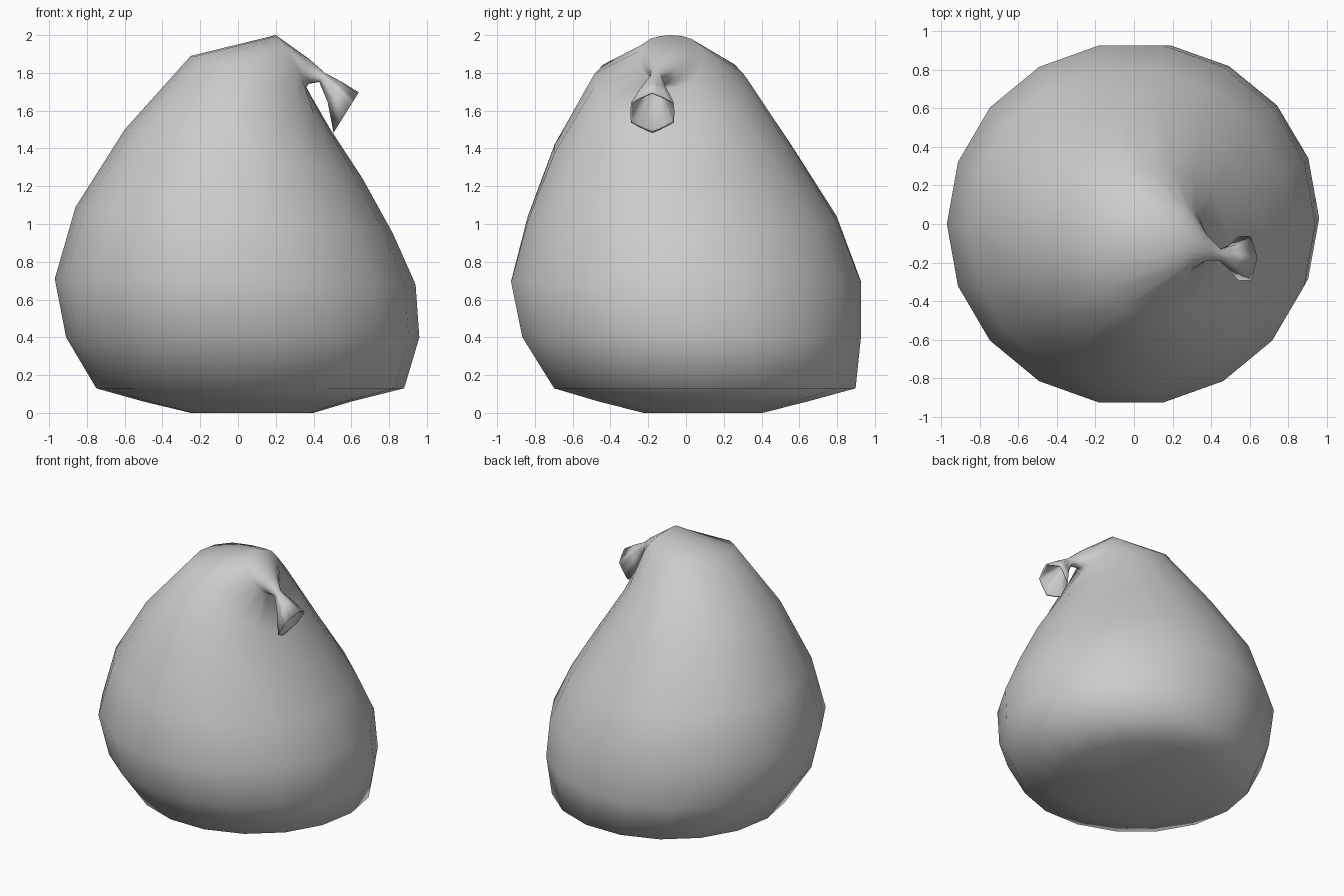
import bpy, bmesh, math
from mathutils import Vector

if "Cube" in bpy.data.objects:
    bpy.data.objects.remove(bpy.data.objects["Cube"])

SIDES = 18

# Each ring: left/upper point (x, z), right/lower point (x, z), y centre, half width in y, lift at the sides
RINGS = [
    (-.25, .00, .40, .00, .09, .32, 0),
    (-.50, .06, .60, .06, .09, .56, 0),
    (-.75, .13, .88, .13, .10, .81, 0),
    (-.91, .40, .96, .40, .03, .91, 0),
    (-.97, .71, .94, .68, 0, .94, 0),
    (-.86, 1.09, .82, .95, -.02, .83, .01),
    (-.60, 1.50, .66, 1.24, -.07, .635, .03),
    (-.25, 1.89, .49, 1.50, -.09, .40, .07),
    (.20, 2.00, .36, 1.72, -.08, .17, .03),
    (.375, 1.875, .375, 1.742, -.12, .07, 0),
    (.46, 1.80, .43, 1.752, -.16, .03, 0),
    (.545, 1.748, .478, 1.65, -.172, .068, 0),
    (.635, 1.69, .51, 1.49, -.178, .122, 0),
    # inside of the open mouth
    (.625, 1.683, .513, 1.503, -.178, .112, 0),
    (.545, 1.735, .487, 1.655, -.172, .058, 0),
    (.465, 1.788, .44, 1.762, -.16, .02, 0),
]
FOLDS = {11: .10, 12: .07, 13: .07, 14: .10}


def ring(bm, index):
    xl, zl, xr, zr, yc, w, lift = RINGS[index]
    top, low = Vector((xl, yc, zl)), Vector((xr, yc, zr))
    mid, axis = (top + low) / 2, (top - low) / 2
    verts = []
    for k in range(SIDES):
        t = 2 * math.pi * k / SIDES
        f = 1 + FOLDS.get(index, 0) * math.cos(6 * t)
        p = mid + axis * math.cos(t) * f - Vector((0, w, 0)) * math.sin(t) * f
        p.z += lift * math.sin(t) ** 2
        verts.append(bm.verts.new(p))
    return verts


# Sack body, twisted neck and open mouth as one loft
bm = bmesh.new()
loops = [ring(bm, i) for i in range(len(RINGS))]
for a, b in zip(loops, loops[1:]):
    for k in range(SIDES):
        n = (k + 1) % SIDES
        bm.faces.new((a[k], a[n], b[n], b[k]))
bm.faces.new(loops[0][::-1])
bm.faces.new(loops[-1])
bmesh.ops.recalc_face_normals(bm, faces=bm.faces)
for f in bm.faces:
    f.smooth = True
mesh = bpy.data.meshes.new("tied_sack")
bm.to_mesh(mesh)
bm.free()
sack = bpy.data.objects.new("tied_sack", mesh)
bpy.context.collection.objects.link(sack)
